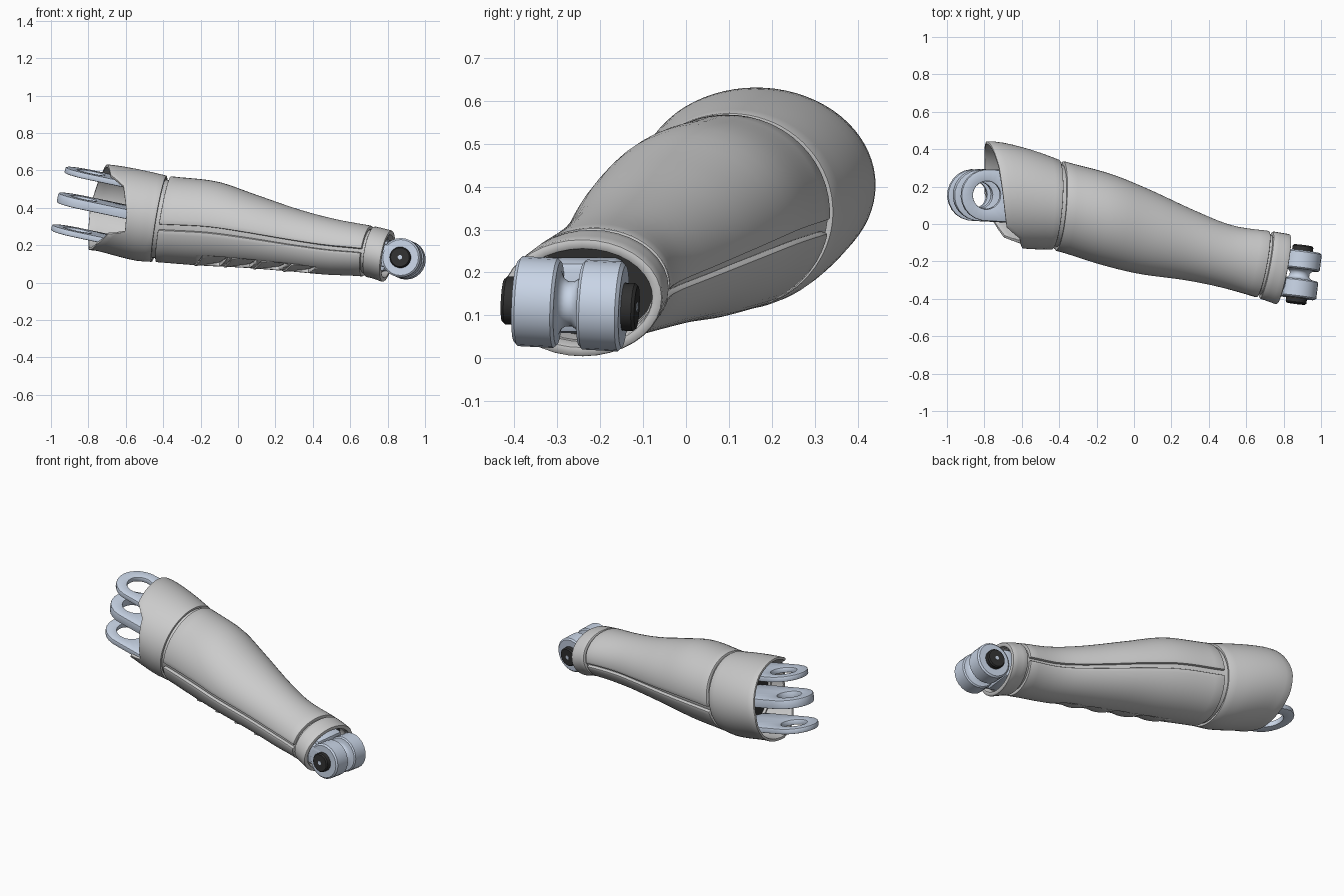
import bpy, bmesh
from math import sin, cos, radians, pi
from mathutils import Vector, Matrix

if "Cube" in bpy.data.objects:
    bpy.data.objects.remove(bpy.data.objects["Cube"])

# forearm cross-sections: x, centre y, centre z, radius y, radius z, y slant
SECTIONS = [(-.82, .165, .405, .278, .228, 0), (-.72, .16, .40, .278, .23, 0),
            (-.60, .14, .375, .27, .236, .02), (-.50, .12, .353, .256, .237, .05),
            (-.41, .10, .34, .24, .23, .08), (-.15, .025, .315, .243, .225, .1),
            (.05, -.04, .277, .226, .197, .12), (.30, -.115, .225, .186, .165, .14),
            (.50, -.175, .19, .167, .148, .16), (.71, -.22, .165, .18, .135, .19),
            (.80, -.243, .14, .188, .138, .19)]
# elbow rim: angle around the cuff, x of its edge
RIM = [(0, -.79), (60, -.72), (90, -.70), (130, -.68), (145, -.61), (180, -.59),
       (207, -.60), (213, -.69), (240, -.76), (270, -.80), (330, -.80), (360, -.79)]


def lerp_table(table, v):
    for (a, p), (b, q) in zip(table, table[1:]):
        if v <= b:
            return p + (q - p) * (v - a) / (b - a)
    return table[-1][1]


def section(x):
    n = len(SECTIONS)
    i = max(k for k in range(n - 1) if k == 0 or SECTIONS[k][0] <= x)
    a, b = SECTIONS[i], SECTIONS[i + 1]
    p, q = SECTIONS[max(i - 1, 0)], SECTIONS[min(i + 2, n - 1)]
    h = b[0] - a[0]
    t = (x - a[0]) / h
    out = []
    for k in range(1, 6):
        m0 = (b[k] - p[k]) / (b[0] - p[0]) * h
        m1 = (q[k] - a[k]) / (q[0] - a[0]) * h
        out.append((2*t**3 - 3*t*t + 1) * a[k] + (t**3 - 2*t*t + t) * m0
                   + (3*t*t - 2*t**3) * b[k] + (t**3 - t*t) * m1)
    return out


def surf(x, deg, off=0):
    cy, cz, ry, rz, ky = section(x)
    a = radians(deg)
    dy, dz = (ry + off) * cos(a), (rz + off) * sin(a)
    return Vector((x + .17 * dz + ky * dy, cy + dy, cz + dz))


def material(name, col):
    m = bpy.data.materials.new(name)
    m.diffuse_color = (*col, 1)
    m.use_nodes = True
    m.node_tree.nodes["Principled BSDF"].inputs["Base Color"].default_value = m.diffuse_color
    return m


BLUE = material("blue_metal", (.58, .66, .79))
BLACK = material("black_metal", (.03, .03, .03))


def finish(name, bm, mat=None, solid=0, offset=-1, bevel=0):
    me = bpy.data.meshes.new(name)
    bm.to_mesh(me)
    bm.free()
    ob = bpy.data.objects.new(name, me)
    bpy.context.collection.objects.link(ob)
    if mat:
        me.materials.append(mat)
    bpy.ops.object.select_all(action='DESELECT')
    bpy.context.view_layer.objects.active = ob
    ob.select_set(True)
    if solid:
        s = ob.modifiers.new("thickness", 'SOLIDIFY')
        s.thickness, s.offset = solid, offset
        bpy.ops.object.modifier_apply(modifier=s.name)
    if bevel:
        b = ob.modifiers.new("bevel", 'BEVEL')
        b.width, b.segments, b.limit_method, b.angle_limit = bevel, 2, 'ANGLE', radians(50)
        bpy.ops.object.modifier_apply(modifier=b.name)
    bpy.ops.object.shade_smooth_by_angle(angle=radians(35))
    return ob


def patch(name, x0, x1, a0, a1, na, nx, thick, off=lambda t: 0, mat=None, bevel=.005, shear=0, offset=-1):
    """Surface panel; x0 may depend on the angle, a0/a1 on the length fraction."""
    bm = bmesh.new()
    A0, A1 = a0(0), a1(0)
    closed = abs(A1 - A0) >= 359.9
    rows = []
    for i in range(na if closed else na + 1):
        u, row = i / na, []
        for j in range(nx + 1):
            t = j / nx
            deg = a0(t) + (a1(t) - a0(t)) * u
            s = x0(deg)
            row.append(bm.verts.new(surf(s + (x1 - s) * t + shear * (u - .5), deg, off(t))))
        rows.append(row)
    if closed:
        rows.append(rows[0])
    for r, q in zip(rows, rows[1:]):
        for j in range(nx):
            bm.faces.new((r[j], q[j], q[j + 1], r[j + 1]))
    return finish(name, bm, mat, thick, offset, bevel)


def const(v):
    return lambda _: v


# elbow cuff with notched rim
patch("elbow_cuff", lambda d: lerp_table(RIM, d) - .04 * sin(radians(d)), -.42,
      const(0), const(360), 72, 8, .016, bevel=.004)
# inner liner seen through the seams
patch("inner_liner", const(-.5), .77, const(0), const(360), 40, 20, .008, const(-.022), bevel=0)
# upper and lower forearm panels, separated by a groove on each side
patch("upper_panel", const(-.40), .69, const(-4), lambda t: 187 - 13 * t, 28, 20, .022)
lower = patch("lower_panel", const(-.40), .69, lambda t: 195 - 11 * t, const(348), 26, 20, .022)
# wrist ring
patch("wrist_ring", const(.705), .80, const(0), const(360), 36, 3, .026, bevel=.008)

# louvred vents under the arm
for i in range(4):
    x = -.17 + i * .155
    cut = patch("vent_cutter", const(x), x + .135, const(229), const(262), 6, 4, .08,
                bevel=0, shear=-.05, offset=0)
    cut.hide_render = True
    mod = lower.modifiers.new("vent", 'BOOLEAN')
    mod.operation, mod.solver, mod.object = 'DIFFERENCE', 'EXACT', cut
    bpy.context.view_layer.objects.active = lower
    bpy.ops.object.modifier_apply(modifier=mod.name)
    bpy.data.objects.remove(cut)
    patch(f"vent_louvre_{i + 1}", const(x + .004), x + .131, const(229), const(262), 6, 4, .01,
          lambda t: .008 - .028 * t, bevel=.003, shear=-.05)

# dark bulkheads closing the tube
for name, x in (("elbow_bulkhead", -.47), ("wrist_bulkhead", .73)):
    bm = bmesh.new()
    bm.faces.new([bm.verts.new(surf(x, k * 10, -.025)) for k in range(36)])
    finish(name, bm, BLACK, .01)

# three elbow hinge lugs: rounded tab with a hole
U = Vector((1, -.05, -.21)).normalized()
W = U.cross(Vector((.05, 1, .08))).normalized()
V = W.cross(U)


def lug(name, c, r, hole, length, thick):
    bm = bmesh.new()
    n, loops = 24, ([], [])
    for k in range(n):
        a = 2 * pi * (k + .5) / n
        s = r if cos(a) <= 0 else min(r / max(abs(sin(a)), 1e-6), length / cos(a))
        for loop, d in zip(loops, (hole, s)):
            loop.append(bm.verts.new(Vector(c) + U * d * cos(a) + V * d * sin(a)))
    inner, outer = loops
    for k in range(n):
        m = (k + 1) % n
        bm.faces.new((inner[k], outer[k], outer[m], inner[m]))
    finish(name, bm, BLUE, thick, 0, .006)


lug("upper_hinge_lug", (-.79, .155, .575), .138, .075, .30, .032)
lug("middle_hinge_lug", (-.83, .155, .427), .138, .07, .34, .052)
lug("lower_hinge_lug", (-.862, .155, .267), .138, .075, .36, .032)

# wrist knuckle: turned parts on a slightly tilted axle
AXLE = Vector((.035, .28, -.015)).normalized()
CENTRE = Vector((.885, -.27, .127))
ROT = AXLE.to_track_quat('Z', 'Y').to_matrix().to_4x4()


def turned(name, profile, mat, n=24):
    bm = bmesh.new()
    rings = [[bm.verts.new((r * cos(2 * pi * k / n), r * sin(2 * pi * k / n), h))
              for k in range(n)] for h, r in profile]
    for a, b in zip(rings, rings[1:]):
        for k in range(n):
            m = (k + 1) % n
            bm.faces.new((a[k], a[m], b[m], b[k]))
    bm.faces.new(rings[0][::-1])
    bm.faces.new(rings[-1])
    bm.transform(Matrix.Translation(CENTRE) @ ROT)
    return finish(name, bm, mat)


half = [(.008, .053), (.018, .060), (.025, .075), (.027, .098), (.034, .105), (.118, .105), (.126, .096)]
turned("wrist_knuckle", [(-h, r) for h, r in reversed(half)] + half, BLUE)
for side, s in (("front", -1), ("back", 1)):
    def order(p): return sorted((s * h, r) for h, r in p)
    turned(f"{side}_bolt", order([(.12, .056), (.15, .056), (.157, .050)]), BLACK)
    turned(f"{side}_bolt_pin", order([(.15, .012), (.159, .012)]), BLUE, 12)


def block(name, c, size, bevel):
    bm = bmesh.new()
    bmesh.ops.create_cube(bm, size=1)
    turn = Matrix.Rotation(-.13, 4, 'Z') @ Matrix.Rotation(.15, 4, 'Y')
    bm.transform(Matrix.Translation(c) @ turn @ Matrix.Diagonal((*size, 1)))
    finish(name, bm, BLUE, bevel=bevel)


# stem that carries the knuckle out of the wrist
block("knuckle_stem", (.765, -.245, .147), (.09, .2, .17), .02)
for side, s in (("front", -1), ("back", 1)):
    p = CENTRE + AXLE * .076 * s
    block(f"{side}_stem_arm", p + Vector((-.06, 0, .01)), (.12, .08, .12), .01)
